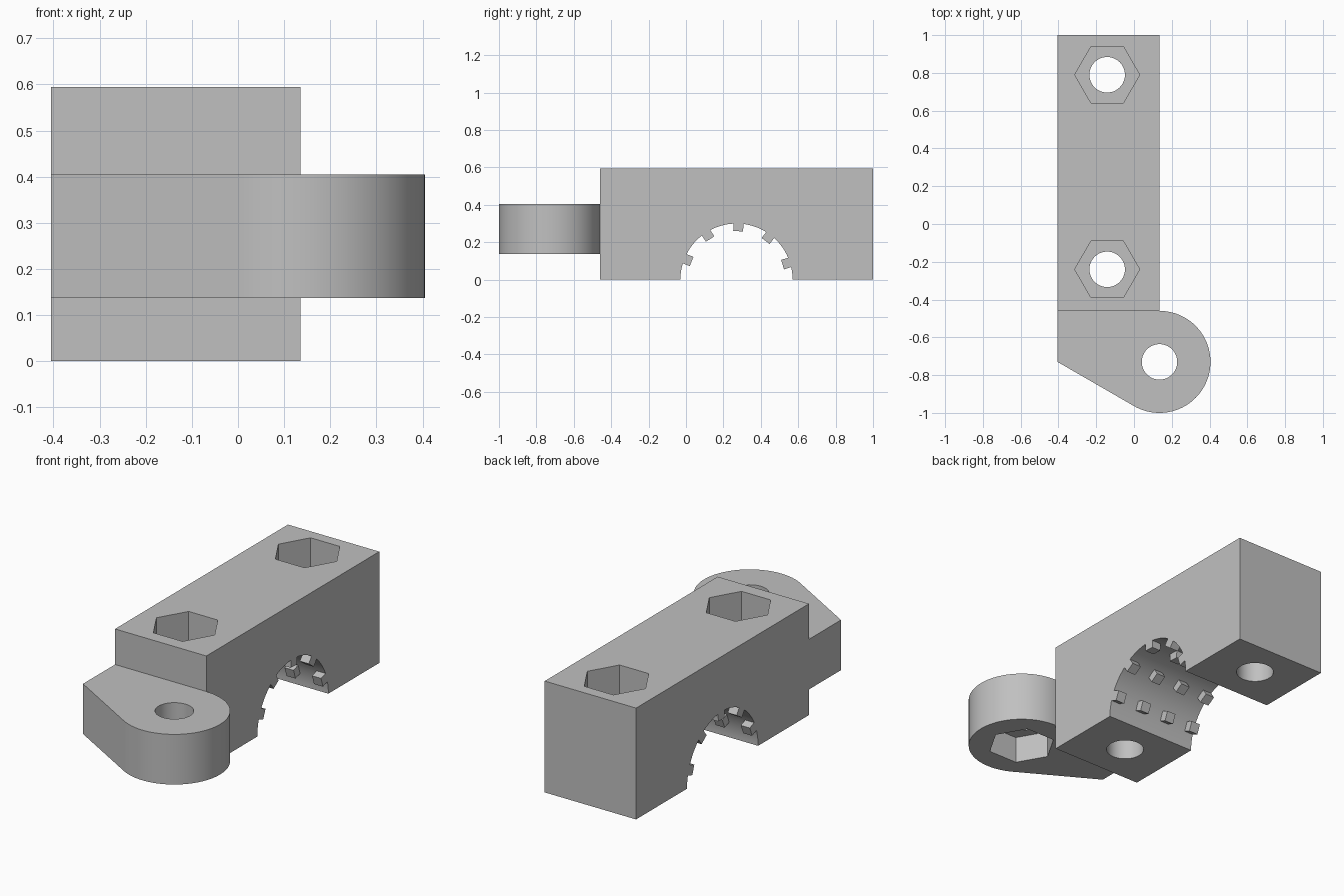
import bpy, bmesh, math
from mathutils import Matrix, Vector

if "Cube" in bpy.data.objects:
    bpy.data.objects.remove(bpy.data.objects["Cube"], do_unlink=True)

grey = bpy.data.materials.new("plain grey")
grey.use_nodes = True
COLOUR = (0.53, 0.53, 0.53, 1)
grey.diffuse_color = COLOUR
grey.node_tree.nodes["Principled BSDF"].inputs["Base Color"].default_value = COLOUR

# Main dimensions
X0, X1 = -0.405, 0.135
Y0, Y1 = -0.46, 1.0
HEIGHT = 0.595
LUG_LOW, LUG_HIGH = 0.137, 0.405
LUG_C = Vector((0.135, -0.73))
LUG_R = 0.27
BORE_R, HEX_R = 0.094, 0.172
ARCH_Y, ARCH_R = 0.27, 0.30
TOOTH = 0.053


def finish(name, bm):
    bmesh.ops.recalc_face_normals(bm, faces=bm.faces)
    mesh = bpy.data.meshes.new(name)
    bm.to_mesh(mesh)
    bm.free()
    mesh.materials.append(grey)
    obj = bpy.data.objects.new(name, mesh)
    bpy.context.collection.objects.link(obj)
    return obj


def prism(name, outline, low, high):
    """Extrude an xy outline from low to high."""
    bm = bmesh.new()
    face = bm.faces.new([bm.verts.new((x, y, low)) for x, y in outline])
    extruded = bmesh.ops.extrude_face_region(bm, geom=[face])["geom"]
    verts = [v for v in extruded if isinstance(v, bmesh.types.BMVert)]
    bmesh.ops.translate(bm, verts=verts, vec=(0, 0, high - low))
    return finish(name, bm)


def ring(x, y, radius, sides):
    steps = [2 * math.pi * i / sides for i in range(sides)]
    return [(x + radius * math.cos(a), y + radius * math.sin(a)) for a in steps]


def combine(obj, other, operation):
    """Apply a boolean and drop the helper object."""
    other.hide_render = True
    mod = obj.modifiers.new("cut", "BOOLEAN")
    mod.operation, mod.solver, mod.object = operation, "EXACT", other
    graph = bpy.context.evaluated_depsgraph_get()
    mesh = bpy.data.meshes.new_from_object(obj.evaluated_get(graph))
    obj.modifiers.clear()
    obj.data = mesh
    bpy.data.objects.remove(other, do_unlink=True)


def smooth(obj):
    bpy.ops.object.select_all(action="DESELECT")
    obj.select_set(True)
    bpy.context.view_layer.objects.active = obj
    bpy.ops.object.shade_smooth_by_angle(angle=math.radians(25))


# Clamp block with half-round channel
block = prism("clamp_block", [(X0, Y0), (X1, Y0), (X1, Y1), (X0, Y1)], 0, HEIGHT)
channel = prism("channel_cutter", ring(0, 0, ARCH_R, 96), -0.5, 0.5)
channel.matrix_world = Matrix.Translation((0, ARCH_Y, 0)) @ Matrix.Rotation(math.pi / 2, 4, "Y")
combine(block, channel, "DIFFERENCE")

# Gripping teeth: five rows of four around the channel
bm = bmesh.new()
for row in range(-2, 3):
    turn = Matrix.Rotation(math.radians(88 + 35 * row), 4, "X")
    for i in range(4):
        x = X0 + TOOTH / 2 + i * (X1 - X0 - TOOTH) / 3
        place = Matrix.Translation((x, ARCH_Y, 0)) @ turn @ Matrix.Translation((0, 0.285, 0))
        size = Matrix.Diagonal((TOOTH, 0.052, TOOTH, 1))
        bmesh.ops.create_cube(bm, size=1, matrix=place @ size)
combine(block, finish("grip_teeth", bm), "UNION")

# Bolt holes with hexagonal recesses from above
for y in (-0.24, 0.79):
    combine(block, prism("bore_cutter", ring(-0.142, y, BORE_R, 48), -0.1, 0.7), "DIFFERENCE")
    combine(block, prism("hex_cutter", ring(-0.142, y, HEX_R, 6), HEIGHT - 0.27, 0.7), "DIFFERENCE")
smooth(block)

# Side lug: rounded eye blending by a tangent into the corner
arc = [math.radians(90 - 210 * i / 56) for i in range(57)]
outline = [(X0, LUG_C.y), (X0, Y0)]
outline += [(LUG_C.x + LUG_R * math.cos(a), LUG_C.y + LUG_R * math.sin(a)) for a in arc]
lug = prism("mounting_lug", outline, LUG_LOW, LUG_HIGH)
combine(lug, prism("bore_cutter", ring(*LUG_C, BORE_R, 48), 0, 0.6), "DIFFERENCE")
combine(lug, prism("hex_cutter", ring(*LUG_C, HEX_R, 6), 0, LUG_LOW + 0.145), "DIFFERENCE")
smooth(lug)
